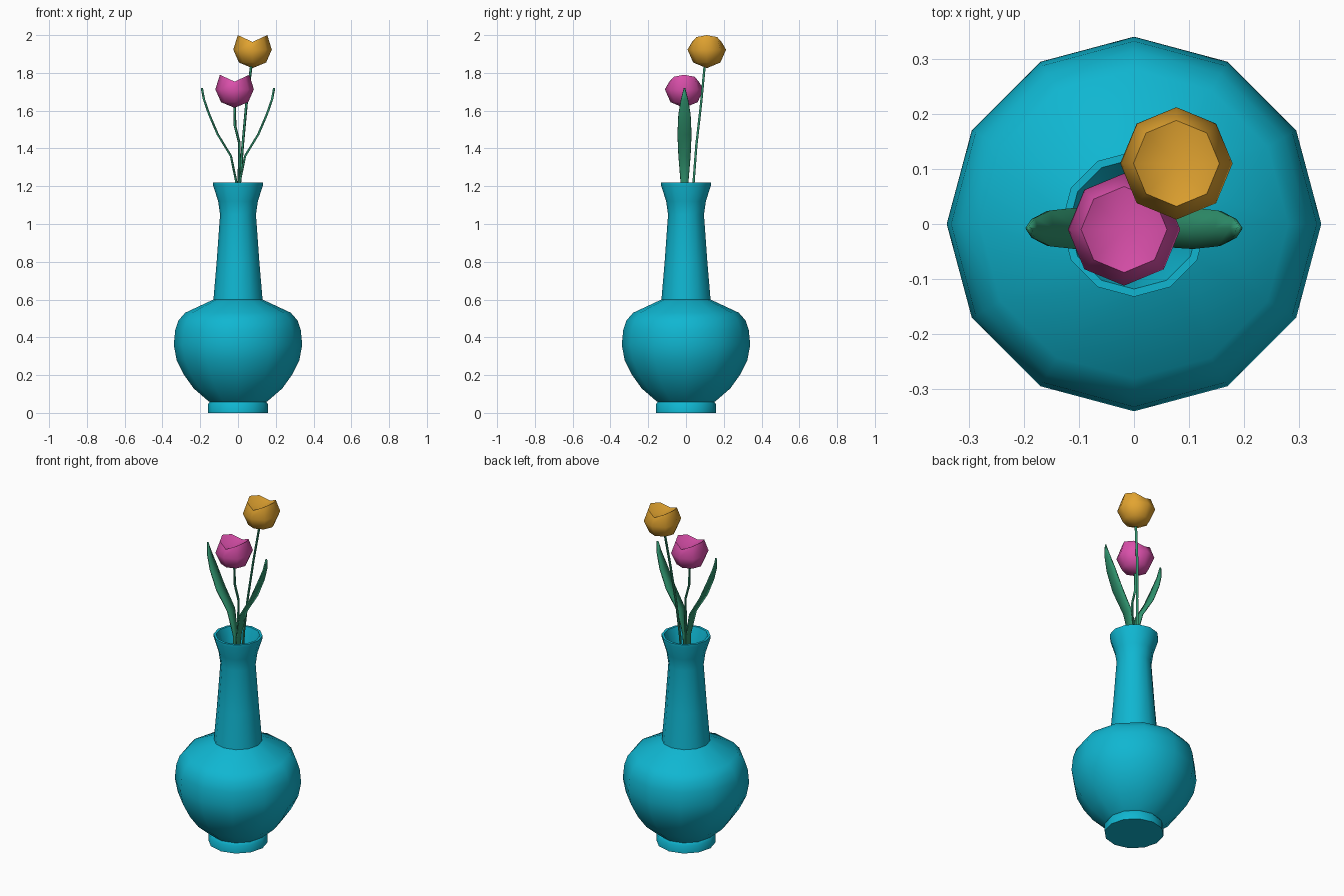
import bpy, bmesh, math
from mathutils import Vector

cube = bpy.data.objects.get("Cube")
if cube:
    bpy.data.objects.remove(cube, do_unlink=True)


def material(name, rgb):
    m = bpy.data.materials.new(name)
    m.use_nodes = True
    m.diffuse_color = (*rgb, 1)
    m.node_tree.nodes["Principled BSDF"].inputs["Base Color"].default_value = (*rgb, 1)
    return m


TEAL = material("teal glaze", (0.005, 0.47, 0.64))
GREEN = material("leaf green", (0.03, 0.30, 0.16))
PINK = material("pink petal", (0.71, 0.08, 0.41))
ORANGE = material("orange petal", (0.76, 0.37, 0.03))


def finish(name, bm, mat, angle):
    bmesh.ops.recalc_face_normals(bm, faces=bm.faces)
    mesh = bpy.data.meshes.new(name)
    bm.to_mesh(mesh)
    bm.free()
    mesh.materials.append(mat)
    obj = bpy.data.objects.new(name, mesh)
    bpy.context.collection.objects.link(obj)
    bpy.ops.object.select_all(action="DESELECT")
    obj.select_set(True)
    bpy.context.view_layer.objects.active = obj
    bpy.ops.object.shade_smooth_by_angle(angle=math.radians(angle))
    return obj


def loft(bm, rings):
    """Join equal closed rings of points with quads and cap both ends with fans."""
    loops = [[bm.verts.new(p) for p in ring] for ring in rings]
    n = len(loops[0])
    for a, b in zip(loops, loops[1:]):
        for i in range(n):
            j = (i + 1) % n
            bm.faces.new((a[i], a[j], b[j], b[i]))
    return loops


def fan(bm, loop, point):
    tip = bm.verts.new(point)
    for i in range(len(loop)):
        bm.faces.new((loop[i - 1], loop[i], tip))


def circle(center, r, n):
    c = Vector(center)
    return [c + Vector((r * math.cos(t), r * math.sin(t), 0))
            for t in (math.tau * i / n for i in range(n))]


# Vase: outer profile up to the lip, then down the inside of the neck
profile = [
    (0.16, 0), (0.16, 0.045), (0.15, 0.058), (0.16, 0.065), (0.235, 0.13),
    (0.285, 0.2), (0.325, 0.28), (0.34, 0.36), (0.332, 0.44), (0.315, 0.49),
    (0.28, 0.53), (0.13, 0.6), (0.113, 0.8), (0.095, 1.05), (0.105, 1.12),
    (0.132, 1.205), (0.132, 1.22), (0.118, 1.22), (0.09, 1.12), (0.08, 1.05),
    (0.098, 0.8), (0.11, 0.6),
]
bm = bmesh.new()
loops = loft(bm, [circle((0, 0, z), r, 12) for r, z in profile])
fan(bm, loops[0], (0, 0, 0))
fan(bm, loops[-1], (0, 0, 0.58))
finish("vase", bm, TEAL, 55)


# Flower heads: cups whose rim rises into a petal on each side
def flower(name, center, mat):
    c = Vector(center)
    bm = bmesh.new()
    rings = [circle(c + Vector((0, 0, z)), r, 8)
             for r, z in ((0.072, -0.06), (0.102, 0.008))]
    rim = circle(c + Vector((0, 0, 0.049)), 0.078, 8)
    for p in rim:
        p.z += 0.036 * abs(p.x - c.x) / 0.078
    loops = loft(bm, rings + [rim])
    fan(bm, loops[0], c + Vector((0, 0, -0.09)))
    fan(bm, loops[-1], c + Vector((0, 0, 0.035)))
    finish(name, bm, mat, 60)


flower("pink_flower", (-0.018, -0.01, 1.705), PINK)
flower("orange_flower", (0.077, 0.11, 1.915), ORANGE)


# Stems: thin bent rods
def stem(name, path):
    bm = bmesh.new()
    loops = loft(bm, [circle(p, 0.007, 6) for p in path])
    fan(bm, loops[0], path[0])
    fan(bm, loops[-1], path[-1])
    finish(name, bm, GREEN, 60)


stem("pink_stem", [(0.005, -0.005, 0.7), (0.005, -0.005, 1.22), (0.007, -0.005, 1.43),
                   (-0.016, -0.008, 1.52), (-0.017, -0.01, 1.64)])
stem("orange_stem", [(0, 0.01, 0.7), (0.01, 0.04, 1.22), (0.025, 0.055, 1.42),
                     (0.045, 0.08, 1.64), (0.072, 0.1, 1.85)])


# Leaves: bent tapering blades, mirrored left and right (x, z, half width)
blade = [(0.004, 0.9, 0.01), (0.006, 1.22, 0.02), (0.035, 1.36, 0.032),
         (0.105, 1.475, 0.037), (0.15, 1.58, 0.032), (0.178, 1.66, 0.018),
         (0.189, 1.72, 0.002)]
for name, side in (("left_leaf", 1), ("right_leaf", -1)):
    bm = bmesh.new()
    rows = [[bm.verts.new((side * (x + 0.005 * abs(k)), k * w - 0.008, z))
             for k in (-1, 0, 1)] for x, z, w in blade]
    for a, b in zip(rows, rows[1:]):
        for i in (0, 1):
            bm.faces.new((a[i], a[i + 1], b[i + 1], b[i]))
    leaf = finish(name, bm, GREEN, 60)
    mod = leaf.modifiers.new("thickness", "SOLIDIFY")
    mod.thickness = 0.007
    mod.offset = 0
